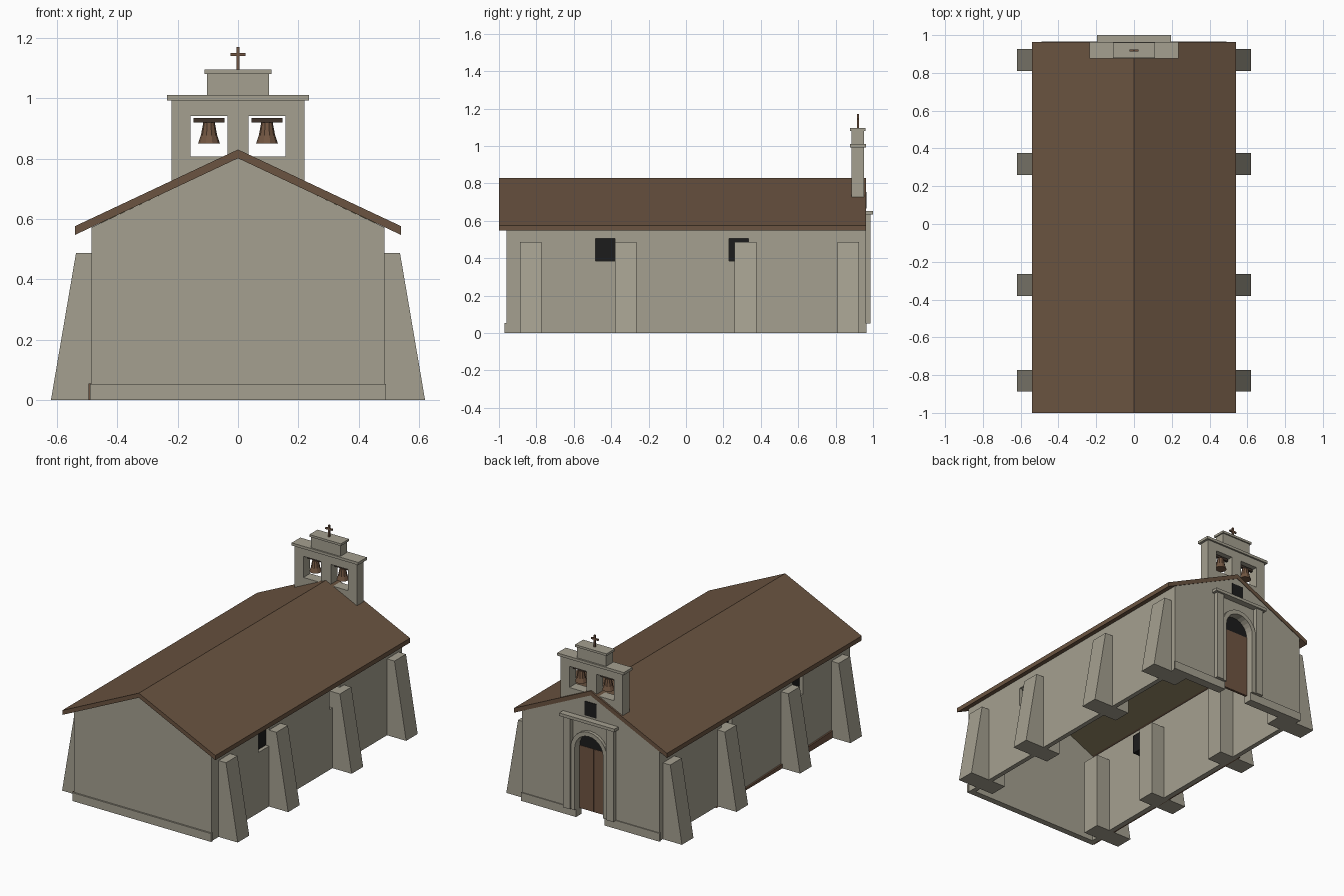
import bpy, bmesh, math

if "Cube" in bpy.data.objects:
    bpy.data.objects.remove(bpy.data.objects["Cube"])


def mat(name, rgb):
    m = bpy.data.materials.new(name)
    m.diffuse_color = (*rgb, 1)
    m.use_nodes = True
    m.node_tree.nodes["Principled BSDF"].inputs["Base Color"].default_value = m.diffuse_color
    return m


STONE = mat("stone", (0.376, 0.352, 0.28))
ROOF = mat("roof_brown", (0.145, 0.088, 0.052))
WOOD = mat("door_wood", (0.16, 0.09, 0.055))
BELL = mat("bell_bronze", (0.17, 0.095, 0.055))
DARK = mat("dark_wood", (0.05, 0.033, 0.024))
BLACK = mat("dark_glass", (0.012, 0.012, 0.012))
LINING = mat("roof_lining", (0.16, 0.13, 0.07))


def finish(name, bm, material):
    bmesh.ops.recalc_face_normals(bm, faces=bm.faces)
    me = bpy.data.meshes.new(name)
    bm.to_mesh(me)
    bm.free()
    if material:
        me.materials.append(material)
    ob = bpy.data.objects.new(name, me)
    bpy.context.collection.objects.link(ob)
    return ob


def prism(name, pts, a, b, material, axis="y"):
    """Extrude a profile: (x, z) along y, or (y, z) along x."""
    bm = bmesh.new()
    put = (lambda p, t: (p[0], t, p[1])) if axis == "y" else (lambda p, t: (t, p[0], p[1]))
    lo = [bm.verts.new(put(p, a)) for p in pts]
    hi = [bm.verts.new(put(p, b)) for p in pts]
    bm.faces.new(lo)
    bm.faces.new(hi)
    n = len(pts)
    for i in range(n):
        j = (i + 1) % n
        bm.faces.new((lo[i], lo[j], hi[j], hi[i]))
    return finish(name, bm, material)


def box(name, x, y, z, material):
    return prism(name, [(x[0], z[0]), (x[1], z[0]), (x[1], z[1]), (x[0], z[1])],
                 y[0], y[1], material)


def cut(ob, cutter):
    cutter.hide_render = True
    cutter.hide_viewport = True
    m = ob.modifiers.new("opening", "BOOLEAN")
    m.operation = "DIFFERENCE"
    m.solver = "EXACT"
    m.object = cutter


def arc(r, zc, n=12):
    return [(r * math.cos(math.pi * i / n), zc + r * math.sin(math.pi * i / n))
            for i in range(n + 1)]


# End walls and doorway
SPRING = 0.445
gable = [(-0.485, 0), (0.485, 0), (0.485, 0.572), (0, 0.802), (-0.485, 0.572)]
prism("rear_wall", gable, -0.96, -0.93, STONE)
facade = prism("entrance_wall", gable, 0.91, 0.96, STONE)
cut(facade, prism("doorway_cutter", [(-0.1, -0.02), (0.1, -0.02)] + arc(0.1, SPRING),
                  0.85, 1.05, None))

# Side walls with window openings, panes and buttresses
for s, side in ((1, "right"), (-1, "left")):
    xs = sorted((s * 0.455, s * 0.485))
    wall = box(side + "_wall", xs, (-0.93, 0.91), (0, 0.572), STONE)
    for k, y in enumerate((-0.4325, 0.2825)):
        ys = (y - 0.0525, y + 0.0525)
        cut(wall, box(f"{side}_window_cutter_{k}", sorted((s * 0.4, s * 0.55)), ys,
                      (0.385, 0.505), None))
        box(f"{side}_window_pane_{k}", sorted((s * 0.4, s * 0.462)), ys,
            (0.385, 0.505), BLACK)
    for k, y in enumerate((-0.83, -0.322, 0.318, 0.868)):
        prism(f"{side}_buttress_{k}",
              [(s * 0.36, 0), (s * 0.62, 0), (s * 0.537, 0.487), (s * 0.36, 0.487)],
              y - 0.058, y + 0.058, STONE)
    # Plinth beside the doorway
    box(side + "_entrance_plinth", sorted((s * 0.1, s * 0.49)), (0.955, 0.966),
        (0, 0.053), STONE)

box("rear_plinth", (-0.49, 0.49), (-0.97, -0.955), (0, 0.053), STONE)

# Tapering wooden base board along the left wall
prism("left_base_board", [(-0.96, 0), (0.4, 0), (-0.96, 0.055)], -0.495, -0.484, WOOD, "x")

# Roof and its inner lining
prism("roof", [(-0.54, 0.547), (0, 0.801), (0.54, 0.547), (0.54, 0.576),
               (0, 0.83), (-0.54, 0.576)], -1.0, 0.963, ROOF)
prism("roof_lining", [(-0.455, 0.584), (0, 0.798), (0.455, 0.584), (0.455, 0.588),
                      (0, 0.802), (-0.455, 0.588)], -0.93, 0.91, LINING)

# Door leaves and fanlight
for s, side in ((1, "right"), (-1, "left")):
    box(side + "_door_leaf", sorted((s * 0.001, s * 0.1)), (0.915, 0.93),
        (0.045, SPRING), WOOD)
prism("fanlight", arc(0.1, SPRING), 0.917, 0.928, BLACK)

# Door surround: pilasters, arch band, cornice
for s, side in ((1, "right"), (-1, "left")):
    box(side + "_pilaster", sorted((s * 0.127, s * 0.178)), (0.955, 0.987),
        (0.05, 0.635), STONE)
outer = [(0.127, 0.05)] + arc(0.127, SPRING) + [(-0.127, 0.05)]
inner = [(0.1, 0.05)] + arc(0.1, SPRING) + [(-0.1, 0.05)]
prism("door_arch_band", outer + inner[::-1], 0.955, 0.98, STONE)
box("door_cornice", (-0.195, 0.195), (0.955, 1.0), (0.633, 0.652), STONE)

# Small gable window
box("gable_window", (-0.042, 0.042), (0.955, 0.964), (0.665, 0.755), BLACK)

# Bell gable with two openings
belfry = box("bell_gable", (-0.22, 0.22), (0.885, 0.952), (0.725, 0.993), STONE)
for s, side in ((1, "right"), (-1, "left")):
    cut(belfry, box(side + "_bell_opening_cutter", sorted((s * 0.035, s * 0.157)),
                    (0.8, 1.05), (0.806, 0.941), None))
box("bell_gable_cap", (-0.235, 0.235), (0.876, 0.963), (0.993, 1.01), STONE)
box("bell_gable_top", (-0.103, 0.103), (0.885, 0.952), (1.01, 1.081), STONE)
box("bell_gable_top_cap", (-0.111, 0.111), (0.878, 0.96), (1.081, 1.095), STONE)

# Bells and their yokes
for s, side in ((1, "right"), (-1, "left")):
    cx, cy = s * 0.096, 0.919
    bm = bmesh.new()
    rings = []
    for r, z in ((0.036, 0.85), (0.027, 0.877), (0.019, 0.92)):
        rings.append([bm.verts.new((cx + r * math.cos(math.tau * i / 10),
                                    cy + r * math.sin(math.tau * i / 10), z))
                      for i in range(10)])
    for lo, hi in zip(rings, rings[1:]):
        for i in range(10):
            j = (i + 1) % 10
            bm.faces.new((lo[i], lo[j], hi[j], hi[i]))
    bm.faces.new(rings[0])
    bm.faces.new(rings[-1])
    finish(side + "_bell", bm, BELL)
    box(side + "_bell_yoke", (cx - 0.052, cx + 0.052), (cy - 0.008, cy + 0.008),
        (0.92, 0.935), DARK)

# Cross
box("cross_post", (-0.005, 0.005), (0.914, 0.924), (1.095, 1.17), WOOD)
box("cross_bar", (-0.025, 0.025), (0.914, 0.924), (1.14, 1.15), WOOD)
